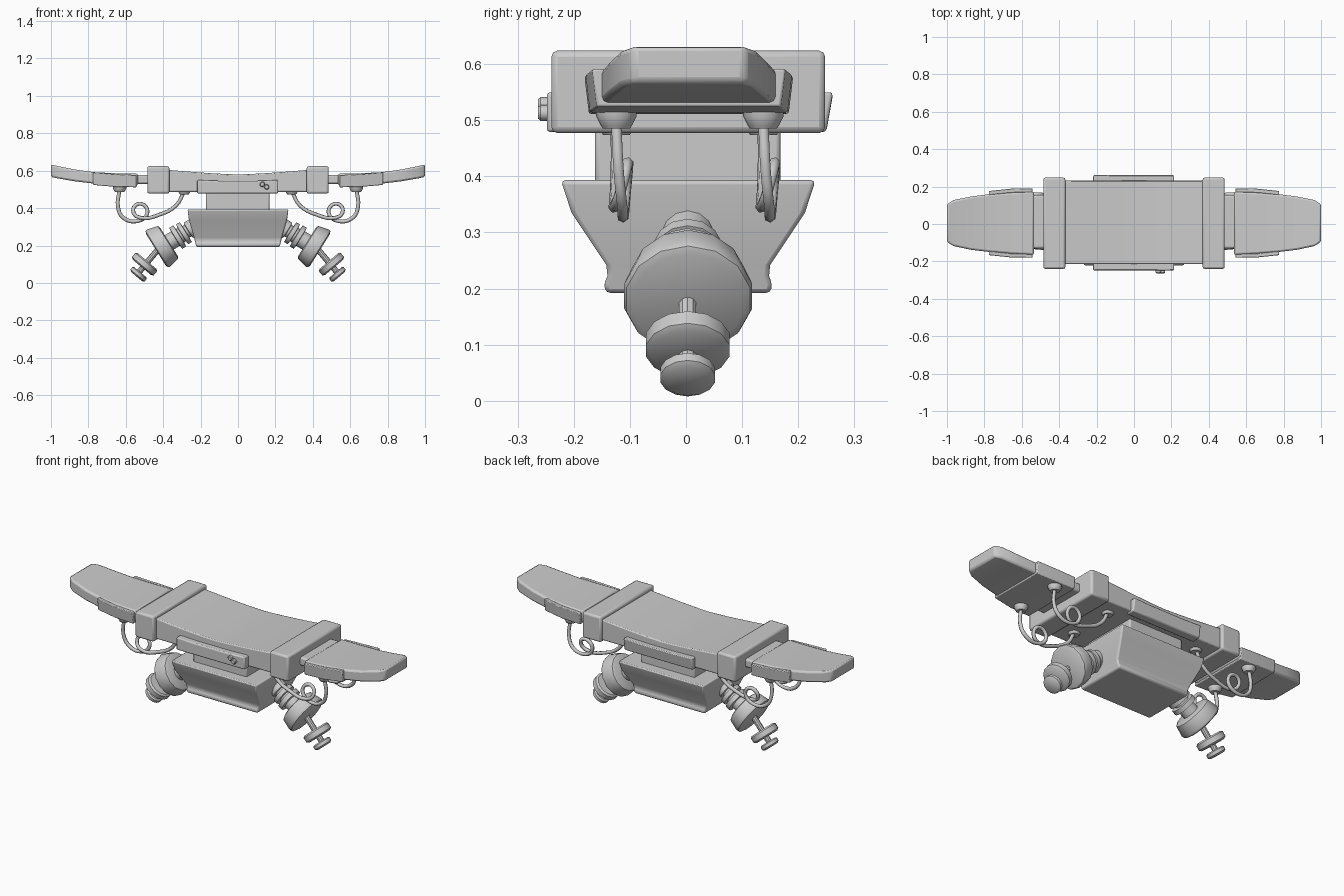
import bpy, bmesh, math
from mathutils import Vector

if "Cube" in bpy.data.objects:
    bpy.data.objects.remove(bpy.data.objects["Cube"])


def loft(name, rings, bevel=0.0, mirror=False, segs=2):
    """Skin a list of equal-length point rings, capped at both ends."""
    bm = bmesh.new()
    vs = [[bm.verts.new(p) for p in r] for r in rings]
    n = len(vs[0])
    for a, b in zip(vs, vs[1:]):
        for i in range(n):
            j = (i + 1) % n
            bm.faces.new((a[i], a[j], b[j], b[i]))
    bm.faces.new(vs[0])
    bm.faces.new(vs[-1])
    bmesh.ops.recalc_face_normals(bm, faces=bm.faces)
    me = bpy.data.meshes.new(name)
    bm.to_mesh(me)
    bm.free()
    ob = bpy.data.objects.new(name, me)
    bpy.context.collection.objects.link(ob)
    bpy.ops.object.select_all(action='DESELECT')
    bpy.context.view_layer.objects.active = ob
    ob.select_set(True)
    bpy.ops.object.shade_smooth_by_angle(angle=math.radians(35))
    if bevel:
        m = ob.modifiers.new("bevel", 'BEVEL')
        m.width, m.segments, m.angle_limit = bevel, segs, math.radians(35)
    if mirror:
        m = ob.modifiers.new("mirror", 'MIRROR')
        m.use_mirror_merge = False
    return ob


def xrect(x, y0, y1, z0, z1):
    return [(x, y0, z0), (x, y1, z0), (x, y1, z1), (x, y0, z1)]


def zrect(z, hx, y0, y1):
    return [(-hx, y0, z), (hx, y0, z), (hx, y1, z), (-hx, y1, z)]


def box(name, x0, x1, y0, y1, z0, z1, bevel=0.008, mirror=False):
    return loft(name, [xrect(x, y0, y1, z0, z1) for x in (x0, x1)], bevel, mirror)


def lathe(name, origin, axis, profile, segs=14, mirror=False):
    """Turn (distance, radius) pairs about an axis."""
    o, d = Vector(origin), Vector(axis).normalized()
    u = d.cross(Vector((0, 1, 0)) if abs(d.y) < 0.9 else Vector((1, 0, 0))).normalized()
    v = d.cross(u)
    rings = [[o + d * t + (u * math.cos(a) + v * math.sin(a)) * r
              for a in (2 * math.pi * i / segs for i in range(segs))]
             for t, r in profile]
    return loft(name, rings, 0, mirror)


# Sagging centre deck
deck = []
for i in range(13):
    x = -0.39 + 0.78 * i / 12
    deck.append(xrect(x, -0.214, 0.232, 0.487, 0.58 + 0.026 * (abs(x) / 0.39) ** 1.4))
loft("deck", deck, 0.006)

# Thick end blocks and hinge plates
box("end_block", 0.367, 0.485, -0.24, 0.248, 0.477, 0.624, 0.011, True)
box("hinge_plate", 0.45, 0.56, -0.13, 0.155, 0.53, 0.578, 0.01, True)

# Upswept wings, narrowing to the tips
loft("wing", [xrect(*s) for s in (
    (0.535, -0.165, 0.173, 0.520, 0.584),
    (0.65, -0.16, 0.168, 0.523, 0.586),
    (0.77, -0.15, 0.16, 0.531, 0.592),
    (0.87, -0.138, 0.147, 0.543, 0.606),
    (0.965, -0.118, 0.128, 0.559, 0.625),
    (1.0, -0.095, 0.105, 0.567, 0.633))], 0.01, True)


# U-shaped cradles below the wings
def cradle(x, yo, z0, z1):
    t, c = 0.022, 0.005
    yz = [(-yo + 0.008, z0), (yo - 0.008, z0), (yo, z1), (yo - t, z1),
          (yo - t, z0 + 0.015), (-yo + t, z0 + 0.015), (-yo + t, z1), (-yo, z1)]
    return [(x, y + c, z) for y, z in yz]


loft("wing_cradle", [cradle(0.542, 0.186, 0.511, 0.577),
                     cradle(0.66, 0.184, 0.514, 0.582),
                     cradle(0.775, 0.172, 0.524, 0.592)], 0.004, True)

# Control panels on front and back, with two buttons
for name, y0, y1, lean in (("front_panel", -0.248, -0.20, 0), ("back_panel", 0.2, 0.25, 0.012)):
    loft(name, [[(x, y0, 0.479), (x, y1, 0.479), (x, y1 + lean, 0.55 - s), (x, y0, 0.55 - s)]
                for x, s in ((-0.218, 0), (-0.1, 0.004), (0.1, 0.004), (0.215, 0))], 0.006)
for i, (x, z) in enumerate(((0.13, 0.527), (0.153, 0.513))):
    lathe(f"button_{i}", (x, -0.24, z), (0, -1, 0),
          [(0, 0.014), (0.019, 0.014), (0.024, 0.01)], 12)

# Neck and tapered lower housing
box("neck", -0.172, 0.168, -0.162, 0.168, 0.38, 0.492)
loft("lower_housing", [zrect(*s) for s in (
    (0.393, 0.27, -0.223, 0.231), (0.335, 0.262, -0.204, 0.212),
    (0.242, 0.235, -0.142, 0.15), (0.222, 0.23, -0.14, 0.148),
    (0.207, 0.226, -0.147, 0.154), (0.192, 0.222, -0.142, 0.15))], 0.009)

# Ribbed joint and large drum
a = math.radians(32)
axis = (math.cos(a), 0, -math.sin(a))
lathe("ribbed_joint", (0.21, 0.003, 0.315), axis,
      [(0, 0.048), (0.065, 0.048), (0.068, 0.036), (0.08, 0.036), (0.082, 0.062),
       (0.105, 0.062), (0.107, 0.042), (0.118, 0.042), (0.12, 0.066),
       (0.145, 0.066), (0.147, 0.045), (0.2, 0.045)], 14, True)
lathe("drum", (0.405, 0.004, 0.198), axis,
      [(-0.042, 0.09), (-0.036, 0.103), (0.022, 0.117), (0.034, 0.113), (0.04, 0.1)], 14, True)

# Rod with two discs, tilted further down
b = math.radians(50)
axis2 = (math.cos(b), 0, -math.sin(b))
lathe("nozzle_rod", (0.42, 0.003, 0.188), axis2, [(0, 0.016), (0.17, 0.016)], 10, True)
lathe("middle_disc", (0.5, 0.003, 0.1), axis2,
      [(-0.022, 0.066), (-0.014, 0.076), (0.014, 0.076), (0.022, 0.064)], 14, True)
lathe("end_disc", (0.532, 0.003, 0.046), axis2,
      [(-0.015, 0.042), (-0.009, 0.05), (0.008, 0.05), (0.016, 0.038)], 14, True)

# Cable sockets and looping cables
path = [(0.635, 0.49, 0), (0.642, 0.41, 0.004), (0.615, 0.35, 0.01), (0.54, 0.33, 0.012),
        (0.485, 0.372, 0.016), (0.505, 0.418, 0.02), (0.548, 0.415, 0.018),
        (0.558, 0.375, 0.008), (0.52, 0.348, -0.002), (0.42, 0.365, -0.002),
        (0.33, 0.415, 0), (0.288, 0.49, 0)]
for row, y in (("front", -0.124), ("back", 0.138)):
    for place, x, z in (("wing", 0.633, 0.485), ("deck", 0.287, 0.474)):
        lathe(f"{row}_{place}_socket", (x, y, z), (0, 0, 1),
              [(0, 0.024), (0.006, 0.028), (0.022, 0.036), (0.04, 0.036)], 12, True)
    for side, s in (("right", 1), ("left", -1)):
        cu = bpy.data.curves.new(f"{row}_{side}_cable", 'CURVE')
        cu.dimensions = '3D'
        cu.bevel_depth, cu.bevel_resolution, cu.resolution_u = 0.0105, 1, 4
        cu.use_fill_caps = True
        sp = cu.splines.new('BEZIER')
        sp.bezier_points.add(len(path) - 1)
        for bp, (x, z, dy) in zip(sp.bezier_points, path):
            bp.co = (s * x, y + dy, z)
            bp.handle_left_type = bp.handle_right_type = 'AUTO'
        bpy.context.collection.objects.link(bpy.data.objects.new(cu.name, cu))
